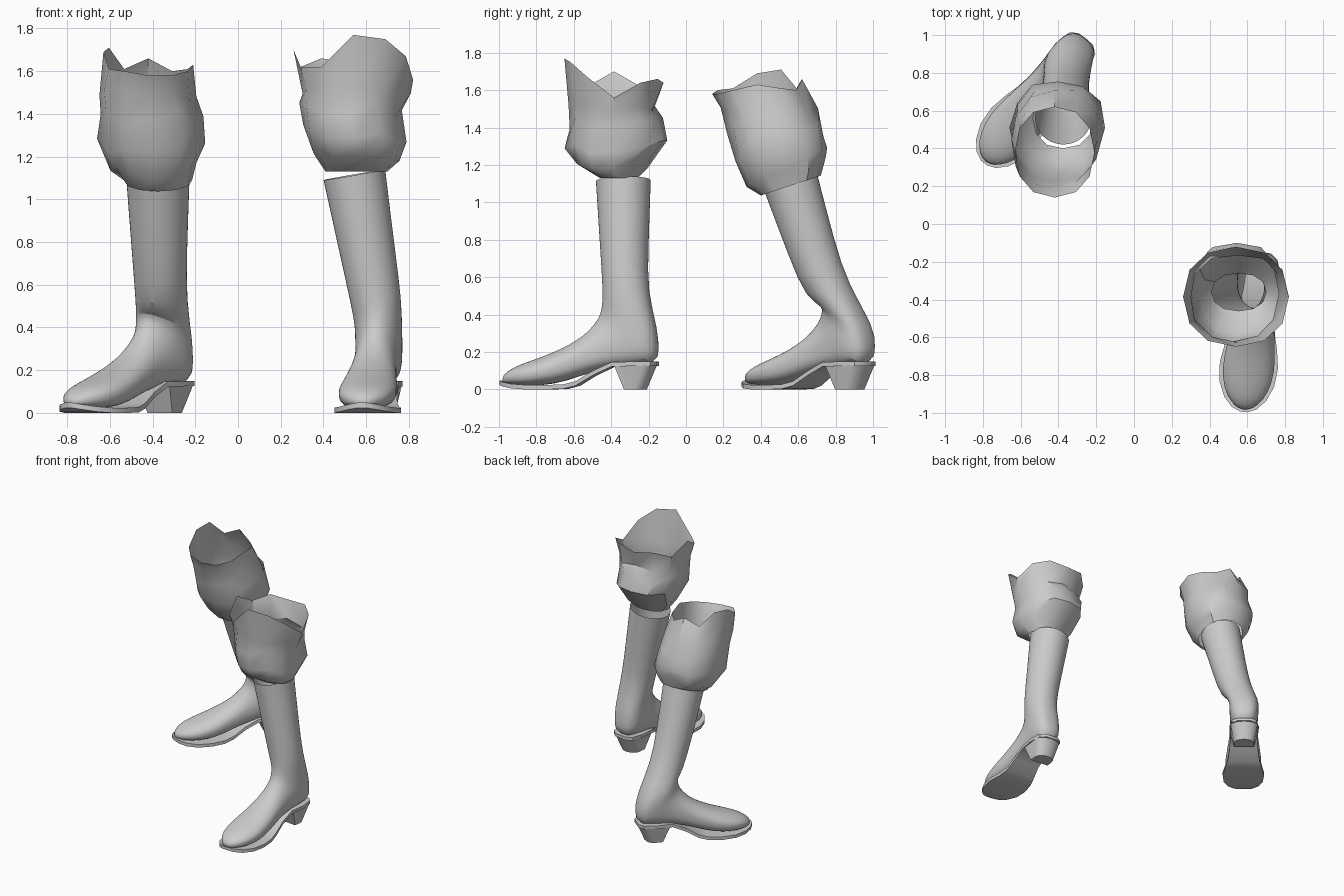
import bpy, bmesh, math, random
from mathutils import Vector

if "Cube" in bpy.data.objects:
    bpy.data.objects.remove(bpy.data.objects["Cube"])
random.seed(4)

grey = bpy.data.materials.new("plain grey")
grey.use_nodes = True
grey.diffuse_color = (0.6, 0.6, 0.6, 1)
grey.node_tree.nodes["Principled BSDF"].inputs["Base Color"].default_value = (0.6, 0.6, 0.6, 1)


def loft(name, rings, cap_start=False, cap_end=False, angle=40, subdivide=0):
    """Skin a list of equal-length closed rings."""
    bm = bmesh.new()
    rows = [[bm.verts.new(p) for p in ring] for ring in rings]
    for a, b in zip(rows, rows[1:]):
        n = len(a)
        for i in range(n):
            bm.faces.new((a[i], a[(i + 1) % n], b[(i + 1) % n], b[i]))
    if cap_start:
        bm.faces.new(rows[0][::-1])
    if cap_end:
        bm.faces.new(rows[-1])
    bmesh.ops.recalc_face_normals(bm, faces=bm.faces)
    mesh = bpy.data.meshes.new(name)
    bm.to_mesh(mesh)
    bm.free()
    mesh.materials.append(grey)
    obj = bpy.data.objects.new(name, mesh)
    bpy.context.collection.objects.link(obj)
    bpy.ops.object.select_all(action='DESELECT')
    obj.select_set(True)
    bpy.context.view_layer.objects.active = obj
    bpy.ops.object.shade_smooth_by_angle(angle=math.radians(angle))
    if subdivide:
        sub = obj.modifiers.new("Subdivision", 'SUBSURF')
        sub.levels = sub.render_levels = subdivide
    return obj


def soft(v, power):
    return math.copysign(abs(v) ** power, v)


# Foot sections: top (distance, height), bottom (distance, height), half width
FOOT = [(.838, .065, .838, .04, .02), (.81, .1, .81, .03, .07),
        (.74, .135, .74, .02, .12), (.62, .175, .62, .02, .142),
        (.5, .225, .5, .04, .128), (.4, .285, .34, .1, .108),
        (.345, .345, .2, .13, .1), (.315, .39, .0, .13, .108),
        (.305, .43, -.005, .21, .11), (.3, .47, .0, .32, .11)]

# Sole stations: distance, underside height, half width
SOLE = [(0, .125, .05), (.03, .125, .09), (.12, .125, .11), (.24, .122, .104),
        (.34, .075, .106), (.43, .02, .12), (.5, .002, .138), (.6, 0, .155),
        (.7, 0, .146), (.78, .006, .112), (.83, .016, .066), (.85, .024, .02)]


def boot(side, heel, toe, shaft):
    heel, toe = Vector(heel), Vector(toe)
    ahead = (toe - heel).normalized()
    across = Vector((-ahead.y, ahead.x))

    def place(d, s, z):
        p = heel + ahead * d + across * s
        return Vector((p.x, p.y, z))

    turns = [math.tau * i / 24 for i in range(24)]
    # Upper: fan of sections from the toe round the heel, then up the shaft
    rings = []
    for td, tz, bd, bz, w in FOOT:
        ring = []
        for t in turns:
            c, s = math.cos(t), math.sin(t)
            if c < 0:
                c, s = soft(c, .75), soft(s, .75)
            ring.append(place((td + bd) / 2 + c * (td - bd) / 2, w * s,
                              (tz + bz) / 2 + c * (tz - bz) / 2))
        rings.append(ring)
    axis = (Vector(shaft[-1][:3]) - Vector(shaft[0][:3])).normalized()
    u = ahead.to_3d()
    u = (u - axis * u.dot(axis)).normalized()
    v = axis.cross(u)
    for x, y, z, r in shaft:
        rings.append([Vector((x, y, z)) + (u * math.cos(t) + v * math.sin(t)) * r
                      for t in turns])
    loft(side + "_boot_upper", rings, cap_start=True, angle=50, subdivide=1)

    # Welted sole
    rings = [[place(d, -w, z), place(d, w, z), place(d, w, z + .024), place(d, -w, z + .024)]
             for d, z, w in SOLE]
    loft(side + "_boot_sole", rings, True, True)

    # Tapered heel block with a rounded back
    rings = []
    for back, front, w, z in ((.06, .175, .075, 0), (.005, .225, .1, .13)):
        ring = [place(front, -w, z), place(front, w, z)]
        for i in range(9):
            t = math.pi * i / 8
            ring.append(place(back + .06 * (1 - math.sin(t)), w * math.cos(t), z))
        rings.append(ring)
    loft(side + "_boot_heel", rings, True, True)


def cuff(side, sections, top, heights, fold):
    """Crumpled cloth leg: x and y extents, height and slope per section."""
    count = len(heights)
    rings = []
    for k, (x0, x1, y0, y1, z, slope) in enumerate(sections + [top]):
        ring = []
        rough = 0 if k == 0 else .035
        for i in range(count):
            t = math.tau * i / count
            c, s = soft(math.cos(t), .9), soft(math.sin(t), .9)
            shrink = 1 - random.uniform(0, 2 * rough)
            h = z + slope * s * (y1 - y0) / 2 + random.uniform(-rough, rough)
            if k == 2:
                h -= fold * max(0, math.cos(t)) ** 3
            if k == len(sections):
                h, shrink = heights[i], 1
            ring.append(((x0 + x1) / 2 + c * shrink * (x1 - x0) / 2,
                         (y0 + y1) / 2 + s * shrink * (y1 - y0) / 2, h))
        rings.append(ring)
    loft(side + "_trouser_cuff", rings, angle=38)


boot("left", (.675, -.15), (.58, -1), [(.648, -.325, .52, .12), (.607, -.33, .75, .13),
                                       (.545, -.335, 1.115, .148)])
boot("right", (-.255, .98), (-.78, .34), [(-.36, .755, .52, .12), (-.368, .672, .75, .13),
                                          (-.375, .562, 1.1, .15)])

cuff("left",
     [(.41, .7, -.46, -.26, 1.13, 0), (.34, .77, -.59, -.2, 1.21, 0),
      (.3, .79, -.65, -.08, 1.33, .08), (.28, .77, -.63, -.11, 1.42, 0),
      (.29, .81, -.63, -.15, 1.52, 0)],
     (.26, .82, -.65, -.12, 0, 0),
     [1.56, 1.64, 1.66, 1.64, 1.66, 1.62, 1.7, 1.62, 1.62, 1.77, 1.75, 1.67], .07)
cuff("right",
     [(-.535, -.215, .4, .72, 1.09, .33), (-.61, -.18, .31, .76, 1.16, .25),
      (-.66, -.145, .25, .77, 1.26, .1), (-.65, -.16, .21, .75, 1.38, 0),
      (-.66, -.19, .18, .71, 1.48, 0)],
     (-.63, -.21, .14, .62, 0, 0),
     [1.63, 1.61, 1.6, 1.66, 1.61, 1.71, 1.69, 1.61, 1.6, 1.58, 1.58, 1.6], 0)
